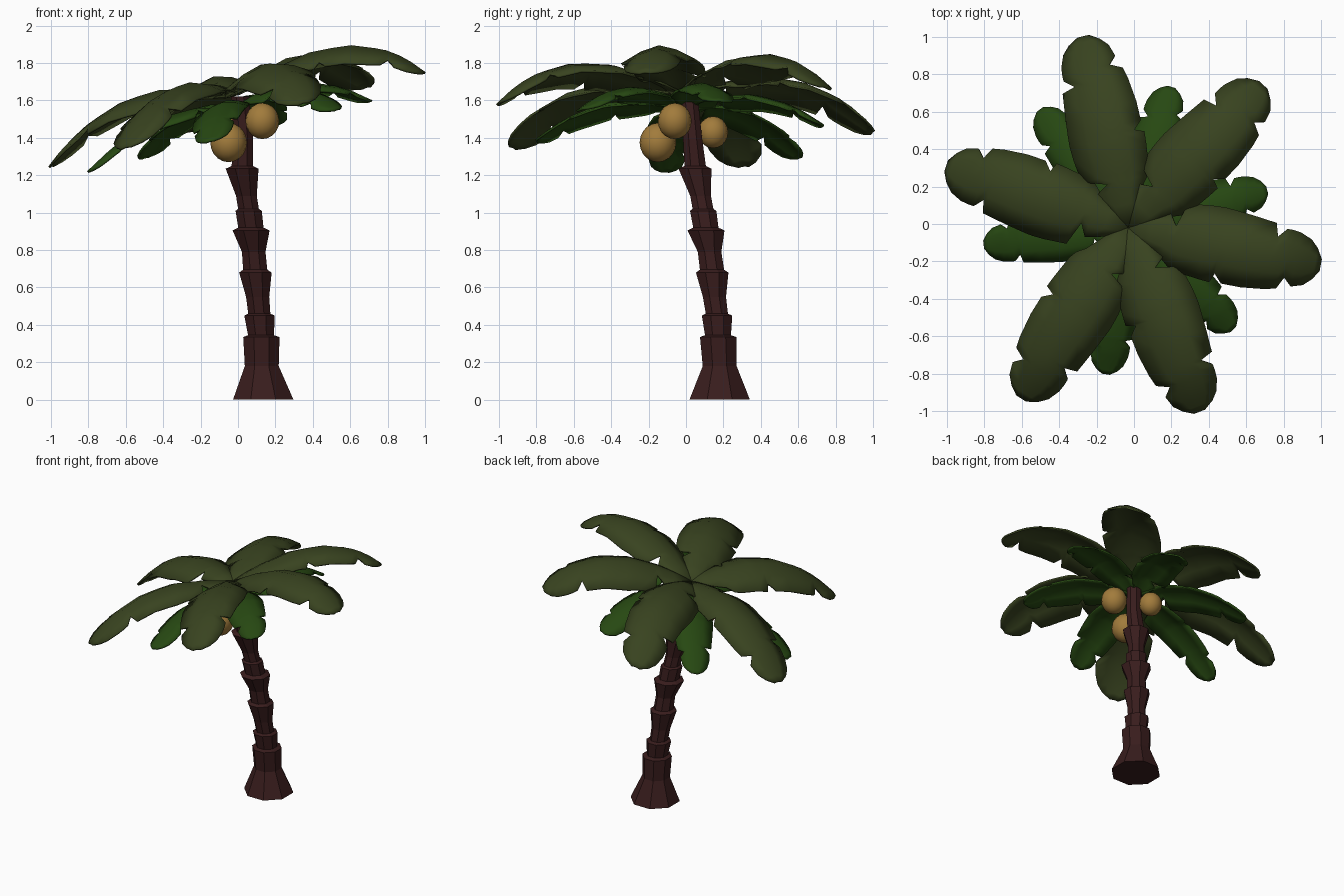
import bpy, bmesh, math
from mathutils import Vector

if "Cube" in bpy.data.objects:
    bpy.data.objects.remove(bpy.data.objects["Cube"])


def material(name, rgb):
    m = bpy.data.materials.new(name)
    m.diffuse_color = (*rgb, 1)
    m.use_nodes = True
    m.node_tree.nodes["Principled BSDF"].inputs["Base Color"].default_value = m.diffuse_color
    return m


BARK = material("bark", (0.040, 0.012, 0.012))
LEAF = material("leaf_olive", (0.040, 0.056, 0.014))
LEAF_LOW = material("leaf_green", (0.020, 0.065, 0.006))
NUT = material("nut_tan", (0.36, 0.20, 0.045))


def finish(bm, name, mat):
    bmesh.ops.recalc_face_normals(bm, faces=bm.faces)
    me = bpy.data.meshes.new(name)
    bm.to_mesh(me)
    bm.free()
    ob = bpy.data.objects.new(name, me)
    bpy.context.collection.objects.link(ob)
    me.materials.append(mat)
    return ob


def bridge(bm, rows, closed):
    for a, b in zip(rows, rows[1:]):
        n = len(a)
        for i in range(n if closed else n - 1):
            j = (i + 1) % n
            bm.faces.new((a[i], a[j], b[j], b[i]))


# Leaning eight-sided trunk with flared collars: centre x, centre y, z, radius
TRUNK = [
    (.135, .18, 0, .175), (.127, .18, .18, .098), (.125, .172, .335, .105),
    (.123, .171, .345, .075), (.115, .166, .45, .088), (.114, .165, .46, .064),
    (.105, .152, .55, .067), (.093, .14, .68, .094), (.092, .139, .695, .070),
    (.084, .126, .79, .068), (.070, .107, .905, .107), (.069, .106, .92, .073),
    (.057, .092, 1.01, .076), (.056, .091, 1.02, .060), (.045, .078, 1.09, .060),
    (.022, .048, 1.235, .095), (.023, .049, 1.25, .062), (.03, .035, 1.40, .055),
    (.01, .015, 1.62, .052)]
bm = bmesh.new()
rows = []
for cx, cy, z, r in TRUNK:
    rows.append([bm.verts.new((cx + r * math.cos(a), cy + r * math.sin(a), z))
                 for a in (math.pi / 8 + k * math.pi / 4 for k in range(8))])
bridge(bm, rows, True)
bm.faces.new(rows[0])
bm.faces.new(rows[-1])
finish(bm, "trunk", BARK)

# Frond outline: distance along rib, left half width, right half width
OUTLINE = [
    (0, .04, .04), (.12, .09, .09), (.20, .12, .13), (.24, .055, .165),
    (.28, .185, .18), (.40, .20, .195), (.46, .203, .20), (.48, .203, .15),
    (.52, .20, .195), (.62, .19, .195), (.74, .175, .18), (.76, .105, .175),
    (.80, .155, .165), (.83, .155, .10), (.87, .15, .14), (.93, .125, .12),
    (.97, .085, .08), (1.0, .03, .03)]
# Rib heights before the crown tilt: distance, z
UPPER_ARC = [(0, 1.64), (.2, 1.71), (.4, 1.755), (.6, 1.745), (.7, 1.71),
             (.8, 1.665), (.9, 1.60), (1, 1.50)]
LOWER_ARC = [(0, 1.56), (.25, 1.61), (.5, 1.605), (.7, 1.56), (.85, 1.50), (1, 1.42)]
TILT = 0.25
CROWN = Vector((-.03, -.02))


def height(arc, s):
    for (s0, z0), (s1, z1) in zip(arc, arc[1:]):
        if s <= s1:
            return z0 + (z1 - z0) * (s - s0) / (s1 - s0)
    return arc[-1][1]


def frond(name, tip, arc, width, mat):
    axis = Vector(tip) - CROWN
    side = Vector((-axis.y, axis.x)).normalized()
    bm = bmesh.new()
    rows = []
    for s, wl, wr in OUTLINE:
        row = []
        for u in (-1, -.5, 0, .5, 1):
            w = u * width * (wl if u > 0 else wr)
            p = CROWN + axis * s + side * w
            z = height(arc, s) + TILT * p.x - .085 * (abs(w) / .2) ** 1.5
            row.append(bm.verts.new((p.x, p.y, z)))
        rows.append(row)
    bridge(bm, rows, False)
    ob = finish(bm, name, mat)
    ob.data.shade_smooth()
    mod = ob.modifiers.new("thickness", 'SOLIDIFY')
    mod.thickness = .012
    mod.offset = 0


# Six large fronds on top, six shorter ones beneath
UPPER = [(-.27, 1.0), (.69, .74), (.995, -.22), (.35, -1.0), (-.60, -.93), (-1.0, .31)]
LOWER = [(-.50, .61), (.20, .73), (.71, .18), (.53, -.56), (-.15, -.80), (-.80, -.11)]
for i, t in enumerate(UPPER):
    frond(f"upper_frond_{i + 1}", t, UPPER_ARC, 1.0, LEAF)
for i, t in enumerate(LOWER):
    frond(f"lower_frond_{i + 1}", t, LOWER_ARC, .68, LEAF_LOW)

# Three coconuts hanging round the trunk top
NUTS = [(.13, -.06, 1.49, .09), (-.05, -.15, 1.375, .098), (-.03, .145, 1.43, .08)]
for i, (x, y, z, r) in enumerate(NUTS):
    bm = bmesh.new()
    bmesh.ops.create_uvsphere(bm, u_segments=16, v_segments=10, radius=r)
    ob = finish(bm, f"coconut_{i + 1}", NUT)
    ob.data.shade_smooth()
    ob.location = (x, y, z)
    ob.scale = (1, 1, 1.07)
